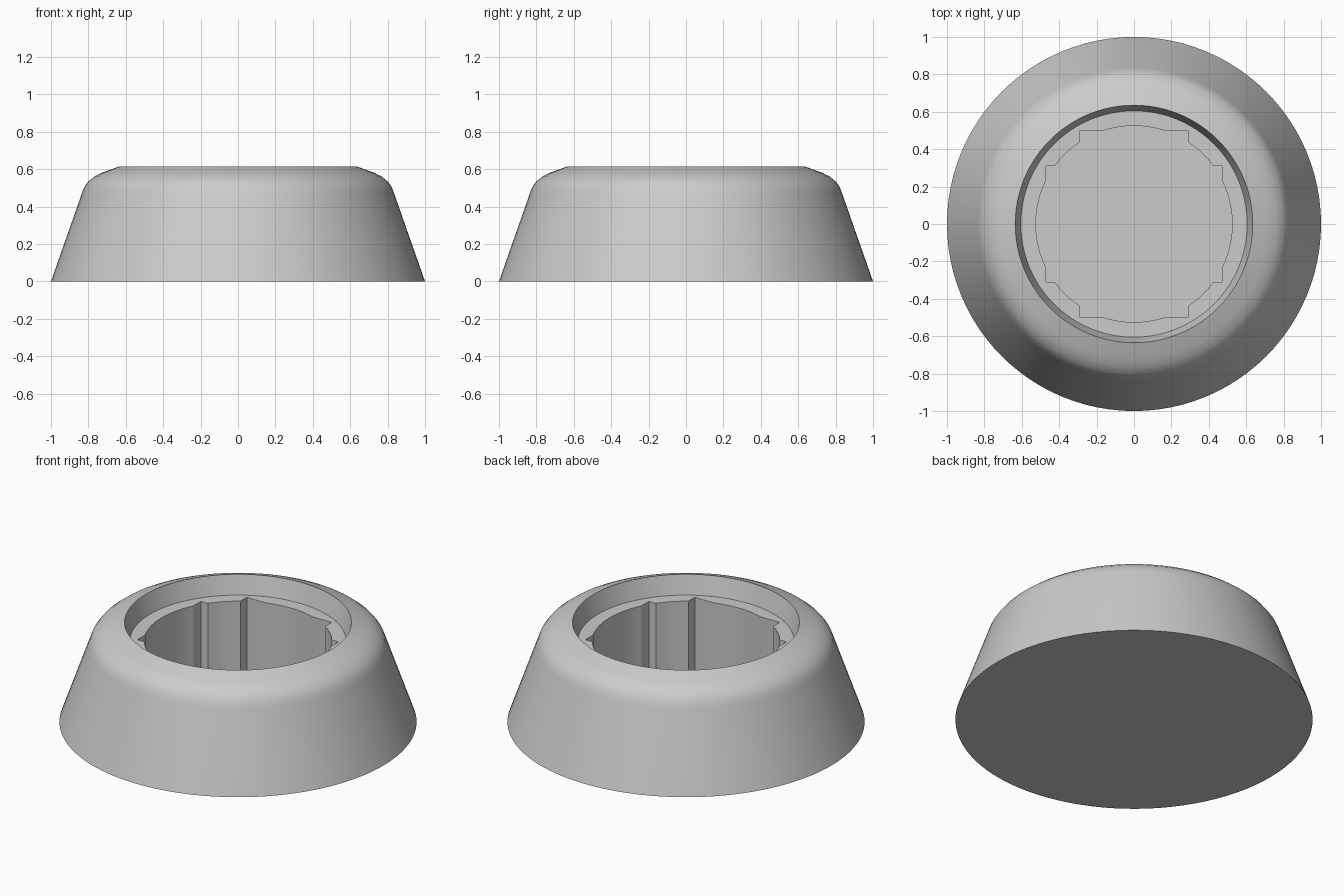
import bpy, bmesh
from math import cos, sin, tau, radians

if "Cube" in bpy.data.objects:
    bpy.data.objects.remove(bpy.data.objects["Cube"], do_unlink=True)

SEGMENTS = 96
FLOOR, LEDGE = 0.04, 0.5

grey = bpy.data.materials.new("light_grey")
grey.use_nodes = True
colour = (0.6, 0.6, 0.6, 1)
grey.diffuse_color = colour
grey.node_tree.nodes["Principled BSDF"].inputs["Base Color"].default_value = colour


def link(name, bm):
    bmesh.ops.recalc_face_normals(bm, faces=bm.faces)
    mesh = bpy.data.meshes.new(name)
    bm.to_mesh(mesh)
    bm.free()
    mesh.materials.append(grey)
    obj = bpy.data.objects.new(name, mesh)
    bpy.context.collection.objects.link(obj)
    return obj


def lathe(name, profile):
    """Revolve (radius, height) points and cap both ends."""
    bm = bmesh.new()
    rings = [[bm.verts.new((r * cos(tau * i / SEGMENTS), r * sin(tau * i / SEGMENTS), z))
              for i in range(SEGMENTS)] for r, z in profile]
    for low, high in zip(rings, rings[1:]):
        for i in range(SEGMENTS):
            j = (i + 1) % SEGMENTS
            bm.faces.new((low[i], low[j], high[j], high[i]))
    bm.faces.new(rings[0])
    bm.faces.new(rings[-1])
    return link(name, bm)


def box(name, half_x, half_y, bottom, top):
    bm = bmesh.new()
    bmesh.ops.create_cube(bm, size=2)
    for v in bm.verts:
        v.co = (v.co.x * half_x, v.co.y * half_y, top if v.co.z > 0 else bottom)
    return link(name, bm)


# Tapered body with rounded shoulder and shallow recess down to the ledge
body = lathe("tapered_base", [
    (1, 0), (0.835, 0.47), (0.822, 0.505), (0.8, 0.535), (0.765, 0.563),
    (0.72, 0.584), (0.635, 0.615), (0.605, LEDGE)])

# Deep socket: a round bore widened by two crossing rectangles
cutters = [
    lathe("bore_cutter", [(0.525, FLOOR), (0.525, 0.7)]),
    box("deep_notch_cutter", 0.29, 0.5, FLOOR, 0.72),
    box("wide_notch_cutter", 0.47, 0.31, FLOOR, 0.74),
]
bpy.context.view_layer.objects.active = body
for cutter in cutters:
    mod = body.modifiers.new(cutter.name, "BOOLEAN")
    mod.operation = "DIFFERENCE"
    mod.solver = "EXACT"
    mod.object = cutter
    bpy.ops.object.modifier_apply(modifier=mod.name)
for cutter in cutters:
    bpy.data.objects.remove(cutter, do_unlink=True)

# Smooth the curved walls, keep the rims sharp
bpy.ops.object.select_all(action="DESELECT")
body.select_set(True)
bpy.ops.object.shade_smooth_by_angle(angle=radians(30))
